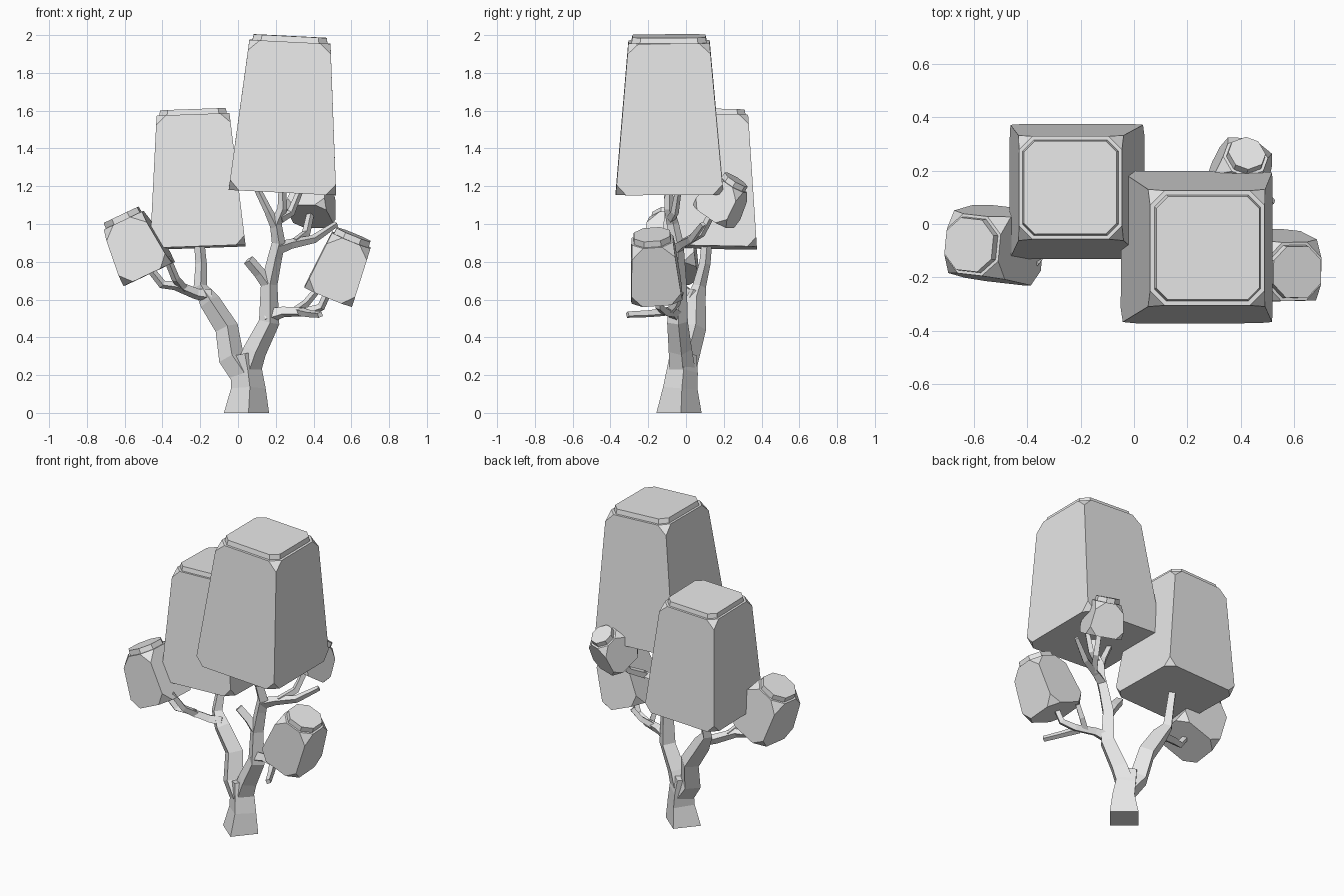
import bpy
import bmesh
from math import radians, cos, sin
from mathutils import Vector, Matrix

cube = bpy.data.objects.get("Cube")
if cube:
    bpy.data.objects.remove(cube, do_unlink=True)

UP = Vector((0, 0, 1))

# One plain material for the whole tree
grey = bpy.data.materials.new("light_grey")
grey.use_nodes = True
COLOUR = (0.8, 0.8, 0.8, 1)
grey.diffuse_color = COLOUR
for node in grey.node_tree.nodes:
    if node.type == 'BSDF_PRINCIPLED':
        node.inputs["Base Color"].default_value = COLOUR


def finish(name, bm):
    bmesh.ops.recalc_face_normals(bm, faces=bm.faces[:])
    mesh = bpy.data.meshes.new(name)
    bm.to_mesh(mesh)
    bm.free()
    mesh.materials.append(grey)
    obj = bpy.data.objects.new(name, mesh)
    bpy.context.collection.objects.link(obj)
    return obj


def branch(name, *path):
    """Four-sided tapering limb through (x, y, z, radius) points."""
    bm = bmesh.new()
    points = [Vector(p[:3]) for p in path]
    rings = []
    for i, (p, data) in enumerate(zip(points, path)):
        after = points[min(i + 1, len(points) - 1)]
        before = points[max(i - 1, 0)]
        tangent = after - before
        if i == 0 and p.z == 0:
            tangent = UP
        turn = UP.rotation_difference(tangent)
        ring = []
        for k in range(4):
            a = radians(90 * k + 5)
            ring.append(bm.verts.new(p + turn @ Vector((cos(a), sin(a), 0)) * data[3]))
        rings.append(ring)
    for low, high in zip(rings, rings[1:]):
        for k in range(4):
            n = (k + 1) % 4
            bm.faces.new((low[k], low[n], high[n], high[k]))
    bm.faces.new(rings[0][::-1])
    bm.faces.new(rings[-1])
    return finish(name, bm)


def crown(name, base, top, base_half, top_half, clip, rim, cap, twist=0):
    """Tapered block with clipped corners and a raised cap on top."""
    base, top = Vector(base), Vector(top)
    axis = top - base
    bm = bmesh.new()
    bmesh.ops.create_cube(bm, size=2)
    for v in bm.verts:
        half = top_half if v.co.z > 0 else base_half
        v.co = Vector((v.co.x * half, v.co.y * half, axis.length if v.co.z > 0 else 0))
    bmesh.ops.bevel(bm, geom=bm.verts[:], offset=clip, segments=1,
                    profile=0.5, affect='VERTICES')
    # Raised cap, stepped in from the rim
    bm.normal_update()
    lid = max(bm.faces, key=lambda f: f.calc_center_median().z)
    bmesh.ops.inset_individual(bm, faces=[lid], thickness=rim)
    raised = bmesh.ops.extrude_discrete_faces(bm, faces=[lid])["faces"][0]
    for v in raised.verts:
        v.co = Vector((v.co.x * 0.97, v.co.y * 0.97, v.co.z + cap))
    turn = UP.rotation_difference(axis).to_matrix().to_4x4()
    bm.transform(Matrix.Translation(base) @ turn @ Matrix.Rotation(radians(twist), 4, 'Z'))
    return finish(name, bm)


# Trunk and the two main limbs
branch("trunk", (0.045, -0.037, 0, 0.12), (0.055, -0.03, 0.13, 0.092),
       (0.045, -0.02, 0.22, 0.083), (0.03, -0.015, 0.31, 0.07))
branch("left_limb", (0.03, -0.02, 0.2, 0.07), (-0.035, 0.0, 0.29, 0.068),
       (-0.06, 0.045, 0.45, 0.062), (-0.15, 0.05, 0.59, 0.055),
       (-0.2, 0.07, 0.67, 0.036), (-0.195, 0.1, 0.79, 0.03), (-0.205, 0.11, 0.9, 0.028))
branch("right_limb", (0.05, -0.02, 0.22, 0.07), (0.09, -0.03, 0.33, 0.062),
       (0.165, -0.045, 0.48, 0.055), (0.165, -0.04, 0.68, 0.044),
       (0.195, -0.045, 0.82, 0.038), (0.215, -0.05, 0.9, 0.036),
       (0.2, -0.07, 1.0, 0.032), (0.235, -0.09, 1.08, 0.026), (0.235, -0.09, 1.2, 0.02))

# Side branches on the left limb
branch("left_branch", (-0.15, 0.05, 0.62, 0.036), (-0.22, 0.02, 0.63, 0.03),
       (-0.33, -0.04, 0.675, 0.027), (-0.4, -0.06, 0.68, 0.023), (-0.48, -0.08, 0.78, 0.02))
branch("left_twig", (-0.29, -0.02, 0.66, 0.026), (-0.33, -0.09, 0.71, 0.022),
       (-0.375, -0.15, 0.82, 0.02))

# Side branches on the right limb
branch("right_stub", (0.165, -0.04, 0.67, 0.036), (0.115, -0.05, 0.74, 0.032),
       (0.055, -0.07, 0.81, 0.03))
branch("right_low_branch", (0.15, -0.045, 0.51, 0.042), (0.24, -0.07, 0.535, 0.03),
       (0.36, -0.11, 0.535, 0.025), (0.44, -0.14, 0.56, 0.022), (0.48, -0.15, 0.65, 0.02))
branch("right_low_front_twig", (0.33, -0.11, 0.535, 0.024), (0.38, -0.2, 0.525, 0.02),
       (0.435, -0.31, 0.52, 0.018))
branch("right_low_up_twig", (0.3, -0.09, 0.535, 0.024), (0.36, -0.05, 0.58, 0.021),
       (0.41, -0.03, 0.64, 0.019))
branch("right_high_branch", (0.205, -0.05, 0.87, 0.036), (0.28, -0.02, 0.895, 0.027),
       (0.4, 0.03, 0.92, 0.023), (0.52, 0.09, 1.0, 0.016))
branch("right_high_twig", (0.3, -0.01, 0.9, 0.026), (0.36, 0.08, 0.95, 0.023),
       (0.385, 0.14, 1.06, 0.02))

# Fine forks under the tallest crown
branch("top_left_twig", (0.2, -0.07, 0.99, 0.03), (0.16, -0.09, 1.07, 0.022),
       (0.1, -0.1, 1.19, 0.018))
branch("top_right_twig", (0.225, -0.08, 1.03, 0.026), (0.28, -0.06, 1.06, 0.022),
       (0.33, -0.04, 1.18, 0.017))

# Leaf crowns
crown("tall_crown", (0.235, -0.087, 1.167), (0.275, -0.09, 1.965),
      0.285, 0.215, 0.055, 0.017, 0.03)
crown("middle_crown", (-0.213, 0.122, 0.877), (-0.238, 0.136, 1.577),
      0.253, 0.193, 0.05, 0.015, 0.028)
crown("left_small_crown", (-0.47, -0.08, 0.735), (-0.605, -0.078, 1.02),
      0.143, 0.112, 0.062, 0.012, 0.032, -6)
crown("right_small_crown", (0.478, -0.155, 0.617), (0.6, -0.178, 0.915),
      0.136, 0.11, 0.06, 0.012, 0.032)
crown("back_small_crown", (0.38, 0.145, 1.04), (0.418, 0.25, 1.21),
      0.112, 0.08, 0.05, 0.012, 0.03, -20)
